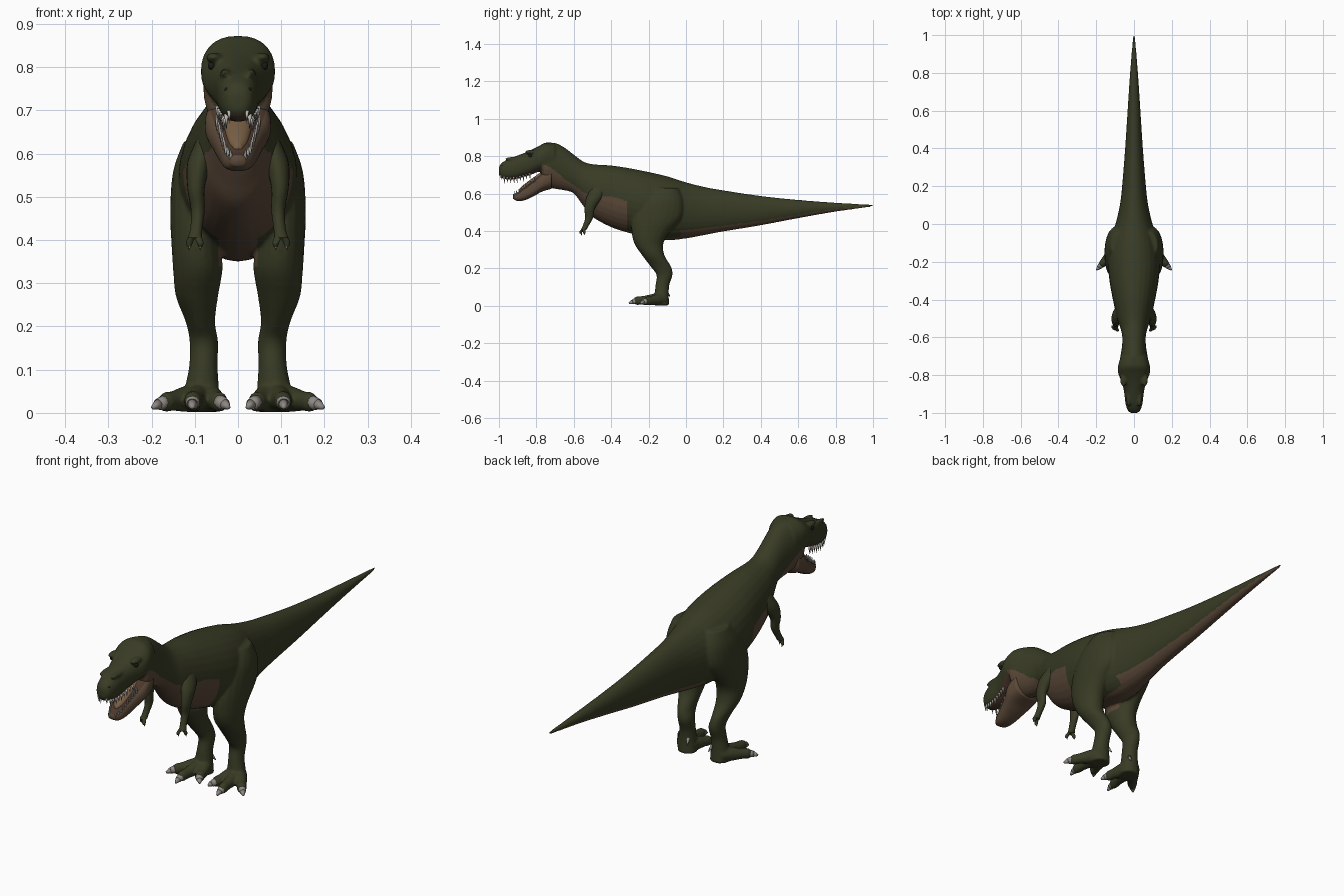
import bpy, bmesh, math
from mathutils import Vector, Matrix

cube = bpy.data.objects.get("Cube")
if cube:
    bpy.data.objects.remove(cube)

X, Y, Z = Vector((1, 0, 0)), Vector((0, 1, 0)), Vector((0, 0, 1))


def material(name, rgb):
    m = bpy.data.materials.new(name)
    m.use_nodes = True
    m.diffuse_color = (*rgb, 1)
    bsdf = m.node_tree.nodes["Principled BSDF"]
    bsdf.inputs["Base Color"].default_value = (*rgb, 1)
    bsdf.inputs["Roughness"].default_value = 0.8
    return m


GREEN = material("olive_skin", (0.040, 0.044, 0.018))
TAN = material("tan_belly", (0.105, 0.066, 0.040))
MOUTH = material("mouth_brown", (0.075, 0.04, 0.025))
TONGUE = material("tongue_tan", (0.19, 0.115, 0.06))
CLAW = material("claw_grey", (0.27, 0.25, 0.23))
TOOTH = material("tooth_ivory", (0.5, 0.48, 0.43))
DARK = material("eye_black", (0.012, 0.01, 0.008))


def refine(rows, n=5):
    """Catmull-Rom interpolation through rows of numbers."""
    pts = [rows[0]] + list(rows) + [rows[-1]]
    out = []
    for a, b, c, d in zip(pts, pts[1:], pts[2:], pts[3:]):
        for k in range(n):
            t = k / n
            out.append([q + t * (r - p) / 2 + t * t * (p - 2.5 * q + 2 * r - s / 2)
                        + t ** 3 * (s - p + 3 * (q - r)) / 2
                        for p, q, r, s in zip(a, b, c, d)])
    return out + [list(rows[-1])]


def at(rows, y):
    """Linear lookup of a row at y; rows run from front to back."""
    y = min(max(y, rows[0][0]), rows[-1][0])
    for a, b in zip(rows, rows[1:]):
        if y <= b[0]:
            t = (y - a[0]) / (b[0] - a[0])
            return [p + t * (q - p) for p, q in zip(a, b)]


def loft(bm, rings, power=1.0, n=28):
    """Capped skin through elliptical rings (centre, u, v, ru, rv)."""
    def curve(c):
        return math.copysign(abs(c) ** power, c)
    loops = []
    for c, u, v, ru, rv in rings:
        angles = [2 * math.pi * i / n for i in range(n)]
        loops.append([bm.verts.new(c + u * ru * curve(math.cos(a)) + v * rv * curve(math.sin(a)))
                      for a in angles])
    faces = [bm.faces.new((a[i], a[(i + 1) % n], b[(i + 1) % n], b[i]))
             for a, b in zip(loops, loops[1:]) for i in range(n)]
    faces += [bm.faces.new(loops[0]), bm.faces.new(loops[-1])]
    bmesh.ops.recalc_face_normals(bm, faces=faces)


def slices(rows):
    """Upright rings from rows of y, top, bottom, half width."""
    return [(Vector((0, r[0], (r[1] + r[2]) / 2)), X, Z, max(r[3], 0.004),
             max((r[1] - r[2]) / 2, 0.004)) for r in refine(rows)]


def limb(bm, rows, s, u=X, v=Y):
    """Limb from rows of x, y, z, ru, rv, on side s."""
    u = Vector((u.x * s, u.y, u.z))
    loft(bm, [(Vector((s * x, y, z)), u, v, ru, rv) for x, y, z, ru, rv in refine(rows)], n=20)


def ball(bm, centre, size):
    m = Matrix.Translation(centre) @ Matrix.Diagonal((*size, 1))
    bmesh.ops.create_uvsphere(bm, u_segments=16, v_segments=10, radius=1, matrix=m)


def spike(bm, base, tip, r, blunt=0.0, n=12):
    base, tip = Vector(base), Vector(tip)
    d = tip - base
    m = Matrix.Translation((base + tip) / 2) @ d.to_track_quat('Z', 'Y').to_matrix().to_4x4()
    bmesh.ops.create_cone(bm, cap_ends=True, segments=n, radius1=r, radius2=blunt,
                          depth=d.length, matrix=m)


def finish(name, bm, mats):
    me = bpy.data.meshes.new(name)
    bm.to_mesh(me)
    bm.free()
    for m in mats:
        me.materials.append(m)
    me.shade_smooth()
    ob = bpy.data.objects.new(name, me)
    bpy.context.collection.objects.link(ob)
    return ob


# Sections, front to back: y, top, bottom, half width (trunk adds the tan share of height)
TRUNK = [(-.775, .83, .69, .055, .5), (-.755, .868, .64, .08, .5), (-.70, .870, .625, .072, .4),
         (-.65, .846, .617, .064, .27), (-.60, .808, .60, .062, .22), (-.55, .772, .535, .072, .3),
         (-.50, .757, .475, .09, .42), (-.40, .750, .42, .112, .5), (-.30, .735, .388, .13, .48),
         (-.20, .715, .365, .138, .3), (-.10, .692, .35, .128, .18), (0, .66, .36, .098, .15),
         (.10, .635, .378, .075, .14), (.20, .617, .397, .063, .14), (.40, .587, .43, .047, .15),
         (.60, .566, .468, .034, .2), (.80, .551, .503, .021, .3), (1, .54, .53, .005, .45)]
SKULL = [(-1, .742, .70, .018), (-.985, .764, .682, .034), (-.95, .784, .674, .045),
         (-.91, .800, .676, .05), (-.87, .815, .688, .056), (-.83, .832, .70, .068),
         (-.79, .852, .715, .084), (-.75, .872, .715, .084), (-.70, .867, .70, .07)]
JAW = [(-.925, .596, .572, .016), (-.90, .607, .56, .033), (-.86, .638, .565, .045),
       (-.81, .675, .588, .061), (-.77, .712, .61, .076), (-.72, .74, .625, .072)]
LEG = [(.075, -.11, .63, .05, .07), (.09, -.13, .56, .06, .115), (.096, -.155, .47, .061, .132),
       (.096, -.19, .39, .058, .10), (.093, -.198, .33, .057, .077), (.095, -.175, .27, .049, .06),
       (.087, -.135, .21, .034, .055), (.079, -.115, .165, .033, .043),
       (.08, -.126, .11, .033, .037), (.083, -.13, .06, .039, .038), (.083, -.13, .002, .043, .04)]
# Toes: knuckle, claw root and claw tip
TOES = [((.065, -.15, .034), (.042, -.222, .025), (.021, -.25, .012)),
        ((.092, -.15, .036), (.105, -.262, .027), (.106, -.305, .012)),
        ((.11, -.14, .034), (.168, -.212, .025), (.198, -.243, .012))]

# Fused skin: trunk, skull, brows, legs and toes
bm = bmesh.new()
loft(bm, slices(TRUNK))
loft(bm, slices(SKULL), power=.85)
for s in (1, -1):
    ball(bm, (s * .056, -.825, .822), (.018, .036, .012))
    ball(bm, (s * .03, -.91, .785), (.012, .06, .012))
    limb(bm, LEG, s)
    for root, end, tip in TOES:
        a, b = Vector(root), Vector(end)
        side = (b - a).cross(Z).normalized()
        rows = [(*a.lerp(b, t), r, h) for t, r, h in
                ((-.3, .03, .03), (.2, .027, .03), (.7, .022, .023), (1, .02, .023), (1.15, .013, .015))]
        limb(bm, rows, s, side, Z)
skin = finish("body_skin", bm, [GREEN, TAN, MOUTH])
remesh = skin.modifiers.new("fuse", 'REMESH')
remesh.mode = 'VOXEL'
remesh.voxel_size = 0.006
smooth = skin.modifiers.new("soften", 'SMOOTH')
smooth.factor, smooth.iterations = 0.5, 4
bpy.context.view_layer.update()
fused = bpy.data.meshes.new_from_object(skin.evaluated_get(bpy.context.evaluated_depsgraph_get()))
skin.modifiers.clear()
skin.data = fused
fused.materials.clear()
for m in (GREEN, TAN, MOUTH):
    fused.materials.append(m)

# Tan underside and mouth roof
for f in fused.polygons:
    x, y, z = f.center
    _, top, bottom, _, share = at(TRUNK, y)
    f.material_index = 0
    on_leg = z < .34 or (-.315 < y < -.03 and abs(x) > .045)
    if y > -.77 and not on_leg and z < bottom + share * (top - bottom):
        f.material_index = 1
    if y < -.77 and z < .74 and f.normal.z < -.6:
        f.material_index = 2
fused.shade_smooth()

# Lower jaw with mouth floor
bm = bmesh.new()
loft(bm, slices(JAW), power=.75)
for f in bm.faces:
    c = f.calc_center_median()
    if f.normal.z > .4 and abs(c.x) < .8 * at(JAW, c.y)[3]:
        f.material_index = 1
finish("lower_jaw", bm, [TAN, MOUTH])

bm = bmesh.new()
loft(bm, slices([(-.895, .622, .60, .008), (-.87, .645, .61, .022),
                 (-.82, .683, .64, .032), (-.76, .725, .68, .035)]))
finish("tongue", bm, [TONGUE])

# Teeth along both jaws
bm = bmesh.new()
for s in (1, -1):
    for i in range(10):
        y = -.99 + .017 * i
        _, _, z, w = at(SKULL, y)
        size = .026 if i % 2 else .02
        spike(bm, (s * w * .72, y, z + .012), (s * w * .7, y + .004, z - size), .0055, n=6)
        y = -.918 + .012 * i
        _, z, _, w = at(JAW, y)
        spike(bm, (s * w * .78, y, z - .012), (s * w * .82, y, z + size * .75), .005, n=6)
finish("teeth", bm, [TOOTH])

# Arms with two fingers each
ARM = [(.07, -.46, .64, .022, .04), (.09, -.49, .58, .027, .042), (.097, -.515, .52, .02, .028),
       (.093, -.518, .47, .016, .021), (.096, -.535, .43, .014, .016), (.1, -.548, .405, .016, .015)]
bm = bmesh.new()
claws = bmesh.new()
for s in (1, -1):
    limb(bm, ARM, s)
    for dx, dy in ((-.012, -.012), (.012, .006)):
        limb(bm, [(.1 + dx * .4, -.548, .412, .009, .009), (.1 + dx, -.55 + dy, .395, .008, .008),
                  (.1 + dx * 1.1, -.55 + dy, .385, .005, .005)], s)
        spike(claws, (s * (.1 + dx), -.55 + dy, .39), (s * (.1 + dx * 1.1), -.545 + dy, .374), .005)
finish("arms", bm, [GREEN])

# Toe claws and heel claws
for s in (1, -1):
    for root, end, tip in TOES:
        a, b = (Vector((s * p[0], p[1], p[2])) for p in (end, tip))
        mid = a.lerp(b, .55) + Z * .002
        spike(claws, a, mid, .018, .013)
        spike(claws, mid, b, .013, .004)
    spike(claws, (s * .062, -.105, .075), (s * .055, -.086, .05), .009, .002)
finish("claws", claws, [CLAW])

# Eyes and nostrils
bm = bmesh.new()
for s in (1, -1):
    ball(bm, (s * .061, -.832, .803), (.009, .011, .009))
    ball(bm, (s * .026, -.978, .748), (.006, .009, .006))
finish("eyes_and_nostrils", bm, [DARK])
